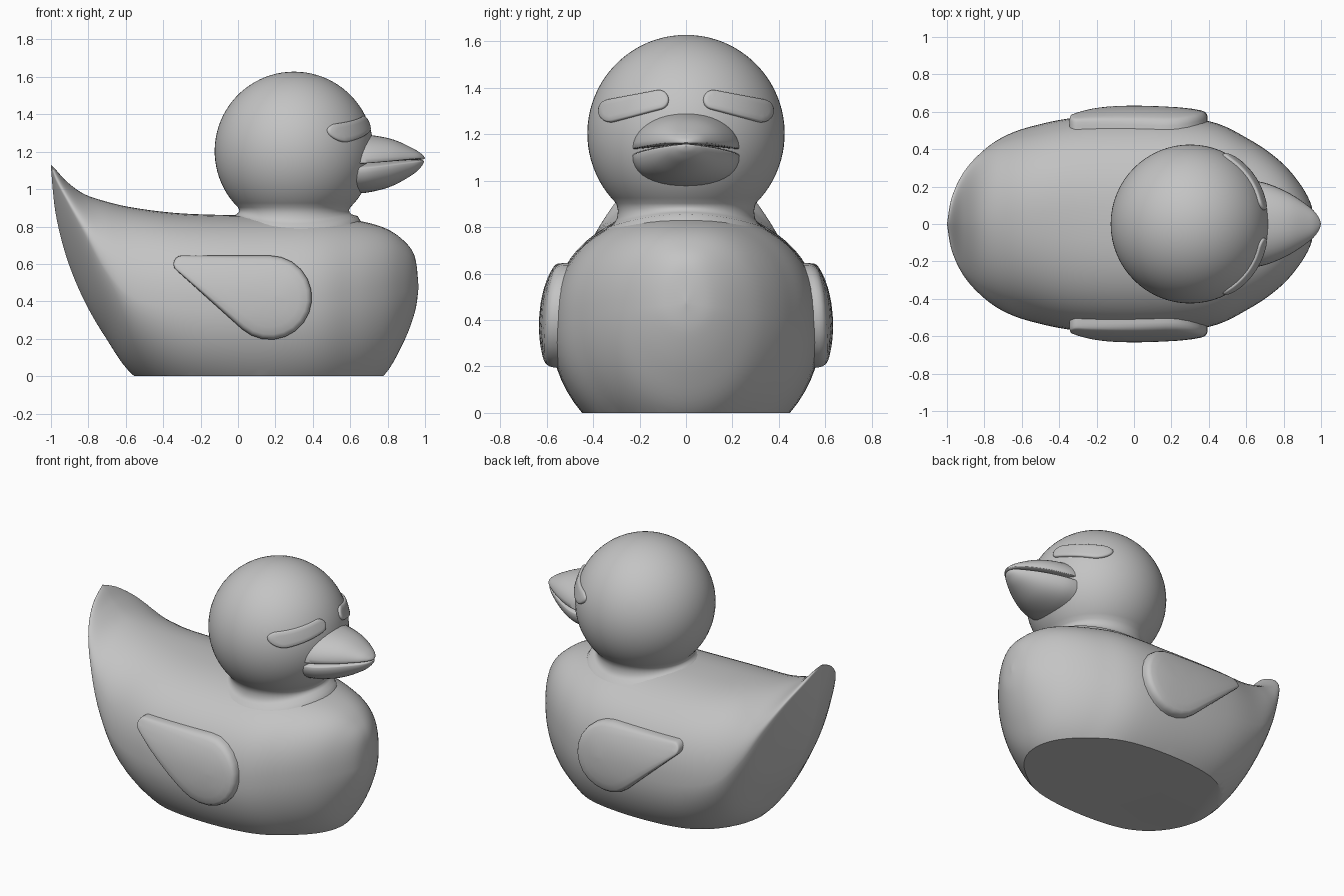
import bpy, bmesh
from math import sin, cos, pi, acos, atan2, radians
from mathutils import Vector
from mathutils.bvhtree import BVHTree

cube = bpy.data.objects.get("Cube")
if cube:
    bpy.data.objects.remove(cube, do_unlink=True)

GREY = (0.55, 0.55, 0.55, 1)
grey = bpy.data.materials.new("plain_grey")
grey.use_nodes = True
grey.diffuse_color = GREY
bsdf = next(n for n in grey.node_tree.nodes if n.type == 'BSDF_PRINCIPLED')
bsdf.inputs["Base Color"].default_value = GREY


def skin(rings, caps=True):
    """Join closed rings of points into one surface."""
    bm = bmesh.new()
    loops = [[bm.verts.new(p) for p in ring] for ring in rings]
    for a, b in zip(loops, loops[1:]):
        n = len(a)
        for i in range(n):
            j = (i + 1) % n
            bm.faces.new((a[i], a[j], b[j], b[i]))
    if caps:
        bm.faces.new(loops[0])
        bm.faces.new(loops[-1])
    bmesh.ops.remove_doubles(bm, verts=bm.verts, dist=0.0002)
    bmesh.ops.recalc_face_normals(bm, faces=bm.faces)
    return bm


def finish(name, bm, angle=40, mirror=False):
    mesh = bpy.data.meshes.new(name)
    bm.to_mesh(mesh)
    ob = bpy.data.objects.new(name, mesh)
    bpy.context.collection.objects.link(ob)
    mesh.materials.append(grey)
    bpy.ops.object.select_all(action='DESELECT')
    ob.select_set(True)
    bpy.context.view_layer.objects.active = ob
    bpy.ops.object.shade_smooth_by_angle(angle=radians(angle))
    if mirror:
        mod = ob.modifiers.new("mirror", 'MIRROR')
        mod.use_axis = (False, True, False)
    return ob


def spline(rows, steps=6):
    """Smooth curve through rows of section values."""
    rows = [Vector(r) for r in rows]
    out = []
    for i in range(len(rows) - 1):
        p0, p1 = rows[max(i - 1, 0)], rows[i]
        p2, p3 = rows[i + 1], rows[min(i + 2, len(rows) - 1)]
        for s in range(steps):
            t = s / steps
            out.append(p1 + (p2 - p0) * (t / 2)
                       + (p0 * 2 - p1 * 5 + p2 * 4 - p3) * (t * t / 2)
                       + (p1 * 3 - p0 - p2 * 3 + p3) * (t ** 3 / 2))
    return out + [rows[-1]]


def loft(rows, droop=0.0, sides=64):
    """Rounded sections along x: x, bottom, widest height, top, half width, roundness."""
    rings = []
    for x, low, mid, top, wide, power in spline(rows):
        ring = []
        for i in range(sides):
            c, s = cos(2 * pi * i / sides), sin(2 * pi * i / sides)
            e = 2 / (power if s > 0 else power - 0.4)
            y = max(wide, 0) * abs(c) ** e * (1 if c > 0 else -1)
            z = mid + ((top - mid) if s > 0 else (low - mid)) * abs(s) ** e
            ring.append((x, y, z - droop * y * y))
        rings.append(ring)
    return skin(rings)


def pad(c0, r0, c1, r1, place, levels):
    """Raised tapered capsule laid on a surface; levels are (size, lift)."""
    c0, c1 = Vector(c0), Vector(c1)
    axis = c1 - c0
    base = atan2(axis.y, axis.x)
    turn = acos((r0 - r1) / axis.length)
    n = 14
    path = [(0, turn + (2 * pi - 2 * turn) * i / n) for i in range(n + 1)]
    path += [(i / n, -turn) for i in range(1, n)]
    path += [(1, -turn + 2 * turn * i / n) for i in range(n + 1)]
    path += [(1 - i / n, turn) for i in range(1, n)]
    rings = []
    for size, lift in levels:
        ring = []
        for t, a in path:
            r = (r0 + (r1 - r0) * t) * size
            p = c0 + axis * t + Vector((cos(base + a), sin(base + a))) * r
            ring.append(place(p, lift))
        rings.append(ring)
    return skin(rings, caps=False)


# Body with a swept-up tail, cut flat underneath
body = loft([
    (-1, 1.115, 1.122, 1.13, 0, 1.7),
    (-.975, .87, 1.05, 1.105, .14, 1.7),
    (-.915, .63, .94, 1.04, .27, 1.7),
    (-.825, .41, .78, .975, .375, 1.8),
    (-.71, .21, .58, .935, .46, 2),
    (-.555, 0, .42, .9, .52, 2.2),
    (-.3, -.14, .36, .87, .57, 2.4),
    (.05, -.2, .35, .86, .58, 2.4),
    (.4, -.18, .36, .86, .55, 2.4),
    (.62, -.11, .4, .835, .45, 2.4),
    (.777, 0, .43, .795, .34, 2.4),
    (.88, .17, .45, .73, .225, 2.4),
    (.945, .34, .46, .64, .11, 2.3),
    (.965, .47, .475, .48, 0, 2.3)])
cut = bmesh.ops.bisect_plane(body, geom=body.verts[:] + body.edges[:] + body.faces[:],
                             plane_co=(0, 0, 0), plane_no=(0, 0, -1), clear_outer=True)
bmesh.ops.holes_fill(body, edges=[e for e in body.edges if e.is_boundary], sides=0)
bmesh.ops.recalc_face_normals(body, faces=body.faces)
body_tree = BVHTree.FromBMesh(body)
finish("body", body)

# Ball head with a neck that flares onto the back
HEAD_X, HEAD_Z, HEAD_R = .3, 1.203, .425
profile = [(HEAD_R * sin(a), HEAD_Z + HEAD_R * cos(a), 0)
           for a in (radians(135) * i / 32 for i in range(33))]
profile += [(.293, .888, .2), (.297, .875, .4), (.31, .864, .5), (.34, .856, .5), (.36, .82, .5)]
head = skin([[(HEAD_X + r * cos(a), r * sin(a), z - d * (r * sin(a)) ** 2)
              for a in (2 * pi * i / 64 for i in range(64))] for r, z, d in profile])
head_tree = BVHTree.FromBMesh(head)
finish("head", head, 60)

# Two-part beak
finish("upper_beak", loft([
    (.58, 1.15, 1.168, 1.295, .235, 2.3),
    (.7, 1.15, 1.168, 1.29, .22, 2.3),
    (.83, 1.152, 1.168, 1.265, .165, 2.3),
    (.94, 1.156, 1.168, 1.215, .09, 2.3),
    (.985, 1.158, 1.167, 1.185, .04, 2.3),
    (1, 1.164, 1.165, 1.166, 0, 2.3)], droop=.55, sides=40), 60)
finish("lower_beak", loft([
    (.58, .972, 1.138, 1.155, .235, 2.4),
    (.7, .983, 1.138, 1.155, .22, 2.4),
    (.82, 1.015, 1.14, 1.156, .165, 2.4),
    (.93, 1.075, 1.143, 1.157, .09, 2.4),
    (.98, 1.12, 1.147, 1.157, .04, 2.4),
    (.995, 1.148, 1.149, 1.15, 0, 2.4)], droop=.55, sides=40), 60)


def on_side(p, lift):
    hit, normal, _, _ = body_tree.ray_cast(Vector((p.x, 3, p.y)), Vector((0, -1, 0)))
    return hit + Vector((0, lift, 0))


def on_face(p, lift):
    hit, normal, _, _ = head_tree.ray_cast(Vector((3, p.x, p.y)), Vector((-1, 0, 0)))
    return hit + (hit - Vector((HEAD_X, 0, HEAD_Z))).normalized() * lift


# Teardrop wings with rounded rims
finish("wings", pad((-.3, .6), .045, (.17, .42), .225, on_side,
                    [(1, -.03), (1, .02), (.98, .036), (.94, .046), (.88, .05),
                     (.7, .052), (.45, .053), (.2, .053), (0, .053)]), 60, mirror=True)

# Half-closed eyes as thin slanted pads
finish("eyes", pad((.323, 1.3), .049, (.115, 1.347), .041, on_face,
                   [(1, -.02), (1, .006), (.95, .011), (.85, .014),
                    (.5, .014), (0, .014)]), 60, mirror=True)
